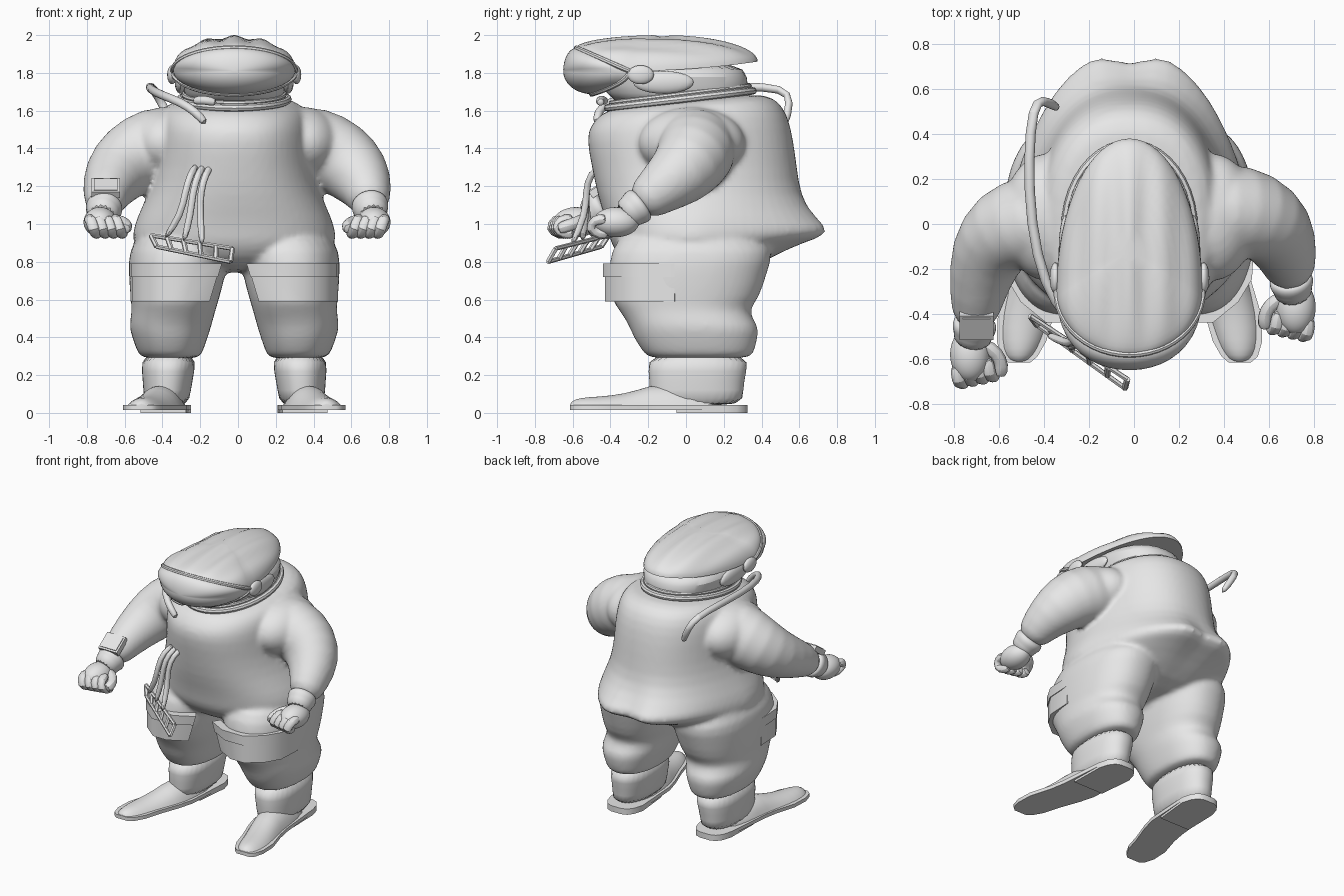
import bpy
import bmesh
from math import sin, cos, pi, radians
from mathutils import Vector, Matrix

default_cube = bpy.data.objects.get("Cube")
if default_cube:
    bpy.data.objects.remove(default_cube, do_unlink=True)

material = bpy.data.materials.new("suit grey")
material.use_nodes = True
GREY = (0.8, 0.8, 0.8, 1)
material.diffuse_color = GREY
material.node_tree.nodes["Principled BSDF"].inputs["Base Color"].default_value = GREY

CX = -0.02  # body centre line
made = []


def angles(count):
    return [2 * pi * i / count for i in range(count)]


def loft(bm, rings, closed=False):
    """Bridge equal rings into a skin, capped unless it closes on itself."""
    rows = [[bm.verts.new(p) for p in ring] for ring in rings]
    pairs = list(zip(rows, rows[1:]))
    if closed:
        pairs.append((rows[-1], rows[0]))
    for low, high in pairs:
        for i in range(len(low)):
            j = (i + 1) % len(low)
            bm.faces.new((low[i], low[j], high[j], high[i]))
    if not closed:
        bm.faces.new(rows[0][::-1])
        bm.faces.new(rows[-1])


def level_ring(z, cx, hx, front, back, tilt=0, cleft=0, taper=0.88, mid=None):
    """Horizontal oval from its half width and its front and back reach."""
    ring = []
    mid = (front + back) / 2 if mid is None else mid
    for a in angles(32):
        c, s = cos(a), sin(a)
        x = cx + hx * abs(c) ** 0.88 * (1 if c > 0 else -1)
        if s > 0:
            y = mid + (back - mid) * s ** taper
        else:
            y = mid + (front - mid) * abs(s) ** 0.88
        if abs(c) < 0.1 and s > 0:
            y -= cleft
        ring.append(Vector((x, y, z + tilt * y)))
    return ring


def tube(bm, path, radius=None, count=12, closed=False):
    """Round skin along a path; a fourth number per point is its radius."""
    pts = [Vector(p[:3]) for p in path]
    rings = []
    last = len(pts) - 1
    for i, p in enumerate(pts):
        if closed:
            along = pts[(i + 1) % len(pts)] - pts[i - 1]
        else:
            along = pts[min(i + 1, last)] - pts[max(i - 1, 0)]
        along.normalize()
        guide = Vector((0.12, 1, 0.2)) if abs(along.y) < 0.75 else Vector((0, 0, 1))
        if closed:
            guide = p - sum(pts, Vector()) / len(pts)
        side = along.cross(guide).normalized()
        up = side.cross(along)
        r = radius or path[i][3]
        rings.append([p + (side * cos(a) + up * sin(a)) * r for a in angles(count)])
    # keep neighbouring rings lined up where the guide changes
    for i in range(1, len(rings)):
        ring, before = rings[i], rings[i - 1]
        shift = min(range(count), key=lambda k: (ring[k] - pts[i] - before[0] + pts[i - 1]).length)
        rings[i] = ring[shift:] + ring[:shift]
    loft(bm, rings, closed)


def ball(bm, centre, size):
    place = Matrix.Translation(centre) @ Matrix.Diagonal((*size, 1))
    bmesh.ops.create_uvsphere(bm, u_segments=20, v_segments=12, radius=1, matrix=place)


def box(bm, centre, size, turn):
    place = Matrix.Translation(centre) @ turn @ Matrix.Diagonal((*size, 1))
    bmesh.ops.create_cube(bm, size=1, matrix=place)


def finish(name, bm, subdivide=0):
    bmesh.ops.recalc_face_normals(bm, faces=bm.faces)
    mesh = bpy.data.meshes.new(name)
    bm.to_mesh(mesh)
    bm.free()
    mesh.materials.append(material)
    obj = bpy.data.objects.new(name, mesh)
    bpy.context.collection.objects.link(obj)
    if subdivide:
        obj.modifiers.new("Subdivision", "SUBSURF").levels = subdivide
        obj.modifiers[0].render_levels = subdivide
    made.append(obj)
    return obj


# Suit: torso, legs and sleeves blended into one skin
suit = bmesh.new()
# rows: height, half width, front y, back y, tilt, cleft, back taper
torso = [(0.74, 0.3, -0.25, 0.3, 0, 0, 1), (0.83, 0.47, -0.36, 0.48, 0, 0.02, 1.2),
         (0.9, 0.54, -0.4, 0.64, 0, 0.05, 1.4), (0.95, 0.54, -0.41, 0.83, 0, 0.1, 1.5),
         (1.03, 0.52, -0.43, 0.72, 0, 0.06, 1.3), (1.15, 0.46, -0.47, 0.61, 0, 0, 1.1),
         (1.3, 0.42, -0.5, 0.59, 0, 0, 1), (1.45, 0.41, -0.53, 0.57, 0, 0, 0.95),
         (1.55, 0.4, -0.51, 0.54, 0.06, 0, 0.95), (1.62, 0.37, -0.46, 0.48, 0.1, 0, 0.95),
         (1.66, 0.28, -0.4, 0.37, 0.1, 0, 0.95)]
loft(suit, [level_ring(z, CX, hx, f, b, t, c, p, 0.04) for z, hx, f, b, t, c, p in torso])
# rows: height, inner x, outer x, front y, back y
leg = [(0.98, 0.04, 0.5, -0.34, 0.4), (0.85, 0.03, 0.56, -0.4, 0.47),
       (0.75, 0.04, 0.56, -0.41, 0.43), (0.6, 0.08, 0.55, -0.4, 0.39),
       (0.54, 0.1, 0.54, -0.35, 0.32), (0.46, 0.12, 0.56, -0.3, 0.39),
       (0.4, 0.14, 0.54, -0.28, 0.38), (0.31, 0.17, 0.51, -0.22, 0.36),
       (0.285, 0.19, 0.48, -0.19, 0.33)]
for s in (-1, 1):
    loft(suit, [level_ring(z, CX + s * (i + o) / 2, (o - i) / 2, f, b) for z, i, o, f, b in leg])
    ball(suit, (CX + s * 0.37, 0.03, 1.43), (0.2, 0.29, 0.19))
right_arm = [(-0.28, 0.03, 1.43, 0.2), (-0.45, 0.01, 1.41, 0.22), (-0.58, -0.02, 1.34, 0.2),
             (-0.66, -0.13, 1.25, 0.17), (-0.7, -0.32, 1.16, 0.125), (-0.71, -0.46, 1.08, 0.095)]
left_arm = [(0.24, 0.05, 1.43, 0.2), (0.41, 0.06, 1.41, 0.22), (0.55, 0.04, 1.35, 0.205),
            (0.64, -0.03, 1.26, 0.18), (0.69, -0.16, 1.17, 0.13), (0.7, -0.26, 1.09, 0.1)]
for arm in (right_arm, left_arm):
    tube(suit, arm, count=20)
suit_object = finish("suit", suit, 1)
blend = suit_object.modifiers.new("Blend", "REMESH")
blend.mode = "VOXEL"
blend.voxel_size = 0.016
blend.use_smooth_shade = True
relax = suit_object.modifiers.new("Relax", "SMOOTH")
relax.factor, relax.iterations = 0.5, 5

# Gloves: cuff, palm, curled fingers and thumb
for s, label, wrist, palm in ((-1, "right", right_arm[-1], Vector((-0.73, -0.58, 1.01))),
                              (1, "left", left_arm[-1], Vector((0.72, -0.37, 1.01)))):
    bm = bmesh.new()
    start = Vector(wrist[:3])
    axis = (palm - start).normalized()
    tube(bm, [(*(start + axis * d), r) for d, r in
              ((-0.04, 0.085), (-0.02, 0.1), (0.01, 0.1), (0.03, 0.088), (0.09, 0.085))], count=16)
    ball(bm, palm, (0.09, 0.125, 0.08))
    for k in range(4):
        base = palm + Vector((s * (0.06 - 0.045 * k), -0.04 + 0.01 * k, 0.015))
        curl = ((0, 0, 0), (-0.01, -0.08, 0), (-0.025, -0.105, -0.05), (-0.04, -0.05, -0.08),
                (-0.045, 0, -0.07))
        tube(bm, [base + Vector((s * x, y, z)) for x, y, z in curl], 0.034, 8)
    thumb = ((-0.05, 0.05, 0.02), (-0.12, 0.01, 0), (-0.145, -0.05, -0.02), (-0.13, -0.1, -0.04))
    tube(bm, [palm + Vector((s * x, y, z)) for x, y, z in thumb], 0.036, 8)
    finish(label + "_glove", bm, 1)

# Wrist panel on the right sleeve
bm = bmesh.new()
lean = Matrix.Rotation(radians(35), 4, "X")
box(bm, (-0.7, -0.45, 1.19), (0.15, 0.13, 0.04), lean)
box(bm, (-0.7, -0.461, 1.206), (0.125, 0.105, 0.012), lean)
finish("wrist_panel", bm)

# Boots, soles and thigh pockets, one of each per leg
foot = [(0.2, 0.36, 0.12, 0.1), (-0.14, 0.385, 0.125, 0.17), (-0.25, 0.41, 0.12, 0.12),
        (-0.4, 0.46, 0.115, 0.09), (-0.52, 0.48, 0.1, 0.085), (-0.59, 0.49, 0.07, 0.075),
        (-0.615, 0.49, 0.04, 0.05)]
outline = [(0.325, 0.36, 0.03), (0.31, 0.36, 0.07), (0.27, 0.36, 0.1)] + [row[:3] for row in foot]
pocket = [(0.55, -0.06), (0.54, -0.24), (0.48, -0.34), (0.37, -0.43), (0.2, -0.43), (0.07, -0.36)]
for s, label in ((-1, "right"), (1, "left")):
    bm = bmesh.new()
    shaft = ((0.03, 0.36, 0.12, -0.2, 0.31), (0.12, 0.355, 0.125, -0.19, 0.3),
             (0.22, 0.35, 0.14, -0.2, 0.32), (0.32, 0.345, 0.147, -0.205, 0.34))
    loft(bm, [level_ring(z, CX + s * c, hx, f, b) for z, c, hx, f, b in shaft])
    loft(bm, [[Vector((CX + s * c + w * cos(a), y, max(0.03, h * sin(a)))) for a in angles(20)]
              for y, c, w, h in foot])
    finish(label + "_boot", bm, 1)

    bm = bmesh.new()
    for rows, low, high in ((outline, 0.016, 0.042), (outline[:4] + [(-0.05, 0.375, 0.11)], 0, 0.03)):
        loft(bm, [[Vector((CX + s * c + e * (w + 0.01), y, z))
                   for e, z in ((-1, low), (1, low), (1, high), (-1, high))] for y, c, w in rows])
    finish(label + "_sole", bm)

    bm = bmesh.new()
    for low, high, grow in ((0.59, 0.78, 1.0), (0.72, 0.79, 1.02)):
        rings = []
        for x, y in pocket:
            ring = []
            for z, g in ((low, grow), (high, grow), (high, 0.88), (low, 0.88)):
                inward = (0.79 - z) * 0.3 if x < 0.3 else 0
                ring.append(Vector((CX + s * (0.31 + (x - 0.31) * g + inward), y * g, z)))
            rings.append(ring)
        loft(bm, rings)
    finish(label + "_thigh_pocket", bm)


def visor_edge(a):
    """Oval face opening, leaning forward at the brow."""
    s = sin(a)
    reach = 0.28 * s if s > 0 else 0.2 * s * s
    return Vector((CX + 0.325 * cos(a), -0.3 - reach, 1.81 + 0.122 * s))


def shell_edge(a):
    """Rim of the shell: the brow in front, a raised tail behind."""
    if sin(a) < 0:
        return visor_edge(-a)
    return Vector((CX + 0.325 * cos(a), -0.3 + 0.68 * sin(a), 1.81 + 0.05 * sin(a) ** 2))


# Helmet shell: a ribbed egg-shaped dome
bm = bmesh.new()
crown = Vector((CX, -0.12, 0))
rings = []
for step in range(13):
    t = radians(7 * step)
    ring = []
    for a in angles(64):
        edge = shell_edge(a)
        p = crown.lerp(edge, cos(t))
        p.z = edge.z + (1.99 - edge.z) * sin(t) + 0.01 * sin(t) * cos((p.x - CX) * 42)
        ring.append(p)
    rings.append(ring)
loft(bm, rings)
finish("helmet_shell", bm)

# Lower helmet
bm = bmesh.new()
bowl = ((1.62, 0.25, -0.35, 0.31), (1.69, 0.26, -0.43, 0.33), (1.78, 0.3, -0.45, 0.33),
        (1.86, 0.26, -0.42, 0.29))
loft(bm, [level_ring(z, CX, hx, f, b) for z, hx, f, b in bowl])
finish("lower_helmet", bm, 1)

# Visor bubble and its frame
bm = bmesh.new()
hub = Vector((CX, 0, 1.81))
rings = []
for step in range(11):
    t = radians(8.7 * step)
    ring = []
    for a in angles(48):
        edge = visor_edge(a)
        p = hub.lerp(edge, cos(t))
        p.y = edge.y + (-0.65 - edge.y) * sin(t)
        ring.append(p)
    rings.append(ring)
loft(bm, rings)
finish("visor", bm)
bm = bmesh.new()
tube(bm, [visor_edge(a) for a in angles(48)], 0.014, 8, True)
for s in (-1, 1):
    ball(bm, (CX + s * 0.33, -0.24, 1.79), (0.025, 0.07, 0.05))
    ball(bm, (CX + s * 0.285, -0.12, 1.75), (0.03, 0.16, 0.06))
finish("visor_frame", bm)

# Collar rings
bm = bmesh.new()
for hx, hy, z, r in ((0.285, 0.385, 1.66, 0.02), (0.265, 0.365, 1.685, 0.014)):
    tube(bm, [(CX + hx * cos(a), -0.03 + hy * sin(a), z + 0.045 * sin(a)) for a in angles(40)],
         r, 8, True)
finish("collar", bm)

# Air hose from the chest round the shoulder to the back
bm = bmesh.new()
tube(bm, [(-0.17, -0.47, 1.53), (-0.22, -0.47, 1.59), (-0.3, -0.42, 1.645), (-0.4, -0.27, 1.68),
          (-0.46, 0, 1.71), (-0.47, 0.3, 1.73), (-0.45, 0.52, 1.72), (-0.41, 0.56, 1.65),
          (-0.33, 0.51, 1.5)], 0.024, 10)
finish("air_hose", bm, 1)
bm = bmesh.new()
tube(bm, [(-0.24, -0.42, 1.65), (-0.18, -0.46, 1.66), (-0.11, -0.45, 1.64)], 0.025, 10)
finish("collar_valve", bm, 1)

# Hip rack with three supply tubes
bm = bmesh.new()
top = Vector((-0.46, -0.41, 0.94)), Vector((-0.03, -0.69, 0.87))
bottom = Vector((-0.43, -0.45, 0.88)), Vector((-0.04, -0.73, 0.8))
for start, end in (top, bottom):
    tube(bm, [start, end], 0.012, 6)
for k in range(6):
    tube(bm, [top[0].lerp(top[1], k / 5), bottom[0].lerp(bottom[1], k / 5)], 0.014, 6)
finish("hip_rack", bm)
bm = bmesh.new()
for k in range(3):
    tube(bm, [(-0.22 + 0.04 * k, -0.43, 1.31), (-0.25 + 0.04 * k, -0.51, 1.27),
              (-0.28 + 0.04 * k, -0.53, 1.17), (-0.3 + 0.05 * k, -0.53, 1.05),
              (-0.39 + 0.1 * k, -0.49 - 0.06 * k, 0.92 - 0.02 * k)], 0.02, 8)
finish("supply_tubes", bm, 1)

# Smooth shading with crisp edges
bpy.ops.object.select_all(action="DESELECT")
for obj in made:
    obj.select_set(True)
bpy.context.view_layer.objects.active = made[0]
bpy.ops.object.shade_smooth_by_angle(angle=radians(40))
